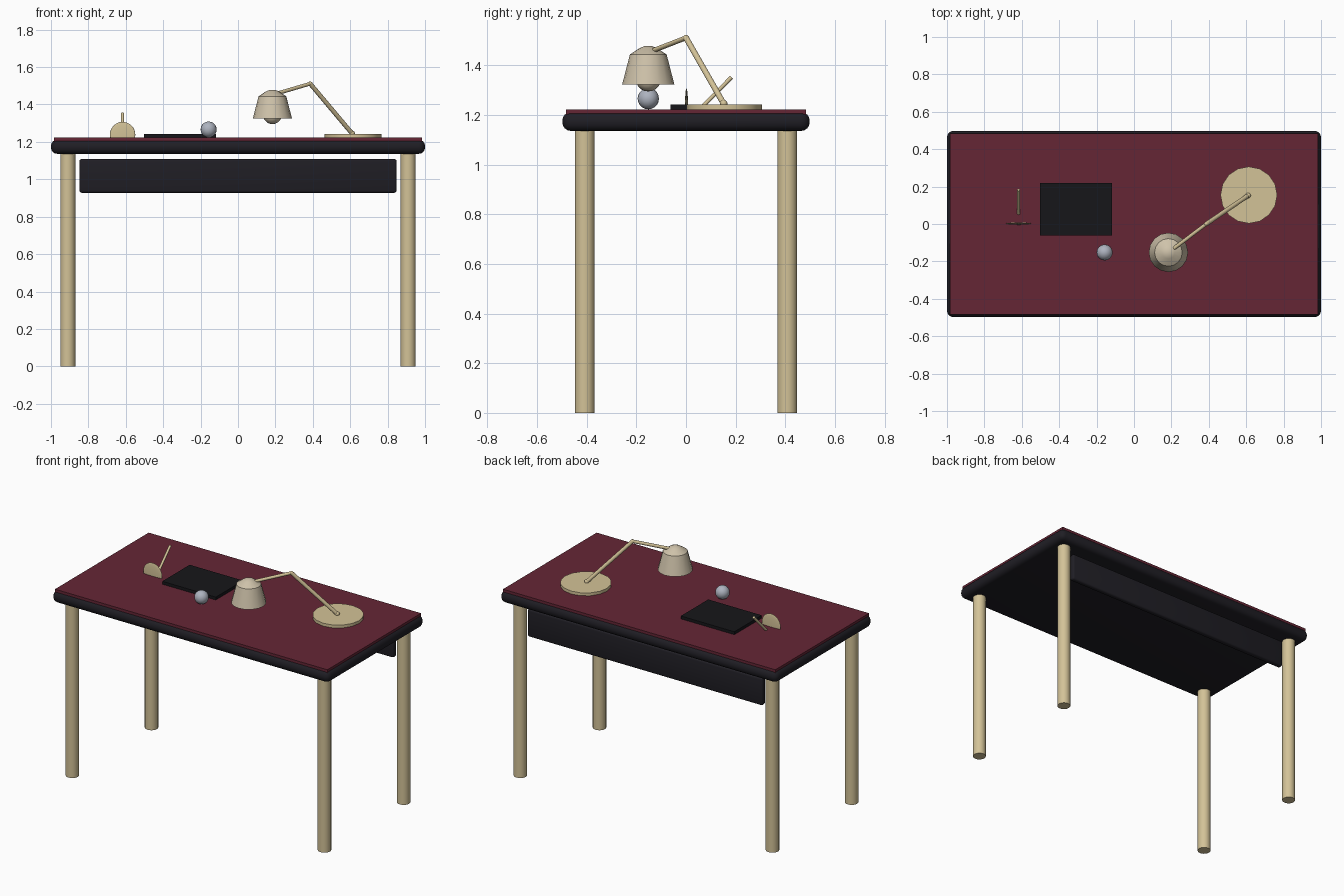
import bpy, bmesh, math
from mathutils import Vector

if "Cube" in bpy.data.objects:
    bpy.data.objects.remove(bpy.data.objects["Cube"])


def mat(name, r, g, b):
    m = bpy.data.materials.new(name)
    m.diffuse_color = (r, g, b, 1)
    m.use_nodes = True
    m.node_tree.nodes["Principled BSDF"].inputs["Base Color"].default_value = m.diffuse_color
    return m


TAN = mat("tan", 0.65, 0.54, 0.31)
CREAM = mat("cream", 0.62, 0.54, 0.40)
DARK = mat("dark", 0.014, 0.013, 0.018)
BLACK = mat("black", 0.008, 0.008, 0.01)
WINE = mat("wine", 0.13, 0.019, 0.036)
STEEL = mat("steel", 0.42, 0.45, 0.52)


def finish(ob, name, m, smooth=None):
    ob.name = name
    ob.data.materials.append(m)
    if smooth:
        bpy.ops.object.select_all(action='DESELECT')
        ob.select_set(True)
        bpy.context.view_layer.objects.active = ob
        bpy.ops.object.shade_smooth_by_angle(angle=math.radians(smooth))
    return ob


def box(name, lo, hi, m, bevel=0, segments=3):
    lo, hi = Vector(lo), Vector(hi)
    me = bpy.data.meshes.new(name)
    bm = bmesh.new()
    bmesh.ops.create_cube(bm, size=1)
    bmesh.ops.scale(bm, vec=hi - lo, verts=bm.verts)
    bmesh.ops.translate(bm, vec=(lo + hi) / 2, verts=bm.verts)
    if bevel:
        bmesh.ops.bevel(bm, geom=bm.edges[:], offset=bevel, segments=segments,
                        profile=0.5, affect='EDGES')
    bm.to_mesh(me)
    bm.free()
    ob = bpy.data.objects.new(name, me)
    bpy.context.collection.objects.link(ob)
    return finish(ob, name, m, 40 if bevel else None)


def rod(name, a, b, r, m, sides=12):
    a, b = Vector(a), Vector(b)
    bpy.ops.mesh.primitive_cylinder_add(vertices=sides, radius=r, depth=(b - a).length,
                                        location=(a + b) / 2)
    ob = bpy.context.object
    ob.rotation_euler = (b - a).to_track_quat('Z', 'Y').to_euler()
    return finish(ob, name, m, 40)


def ball(name, centre, r, m, scale=(1, 1, 1), seg=16, rings=10):
    bpy.ops.mesh.primitive_uv_sphere_add(segments=seg, ring_count=rings, radius=r, location=centre)
    bpy.context.object.scale = scale
    return finish(bpy.context.object, name, m, 60)


def lathe(name, profile, centre, m, sides=16):
    me = bpy.data.meshes.new(name)
    bm = bmesh.new()
    rings = [[bm.verts.new((centre[0] + r * math.cos(2 * math.pi * i / sides),
                            centre[1] + r * math.sin(2 * math.pi * i / sides), z))
              for i in range(sides)] for r, z in profile]
    for p, q in zip(rings, rings[1:]):
        for i in range(sides):
            j = (i + 1) % sides
            bm.faces.new((p[i], p[j], q[j], q[i]))
    bm.faces.new(rings[-1])
    bm.to_mesh(me)
    bm.free()
    ob = bpy.data.objects.new(name, me)
    bpy.context.collection.objects.link(ob)
    return finish(ob, name, m, 30)


# Desk: rounded slab, writing surface, rear panel, four legs
box("desk_slab", (-1, -0.498, 1.136), (1, 0.498, 1.212), DARK, 0.034, 4)
box("desk_surface", (-0.983, -0.483, 1.2), (0.983, 0.483, 1.223), WINE)
box("rear_panel", (-0.848, 0.39, 0.928), (0.848, 0.426, 1.108), DARK, 0.012)
for sx, side in ((-1, "left"), (1, "right")):
    for sy, end in ((-1, "front"), (1, "back")):
        x, y = sx * 0.91, sy * 0.408
        rod(f"{end}_{side}_leg", (x, y, 0), (x, y, 1.15), 0.04, TAN, 20)

# Desk lamp: base, two arms, shade and bulb
foot, elbow, head = (0.614, 0.155, 1.24), (0.386, 0.0, 1.511), (0.185, -0.152, 1.452)
rod("lamp_base", (0.614, 0.155, 1.222), (0.614, 0.155, 1.242), 0.152, TAN, 16)
rod("lamp_lower_arm", foot, elbow, 0.012, TAN)
rod("lamp_upper_arm", elbow, head, 0.010, TAN)
ball("lamp_elbow", elbow, 0.012, TAN, seg=12, rings=8)
ball("lamp_foot_joint", (0.61, 0.152, 1.246), 0.015, TAN, seg=12, rings=8)
lathe("lamp_shade", [(0.105, 1.324), (0.074, 1.444), (0.034, 1.470), (0.015, 1.478)],
      (0.184, -0.152), CREAM)
ball("lamp_bulb", (0.184, -0.152, 1.346), 0.051, CREAM)

# Items on the desk: notebook, ball, pen stand and pen
box("notebook", (-0.503, -0.062, 1.222), (-0.117, 0.22, 1.242), BLACK)
ball("paperweight", (-0.157, -0.152, 1.266), 0.043, STEEL)
ball("pen_stand", (-0.617, 0.002, 1.239), 0.068, TAN, scale=(1, 0.09, 1), seg=24, rings=16)
rod("pen", (-0.617, 0.055, 1.222), (-0.617, 0.183, 1.352), 0.008, TAN)
